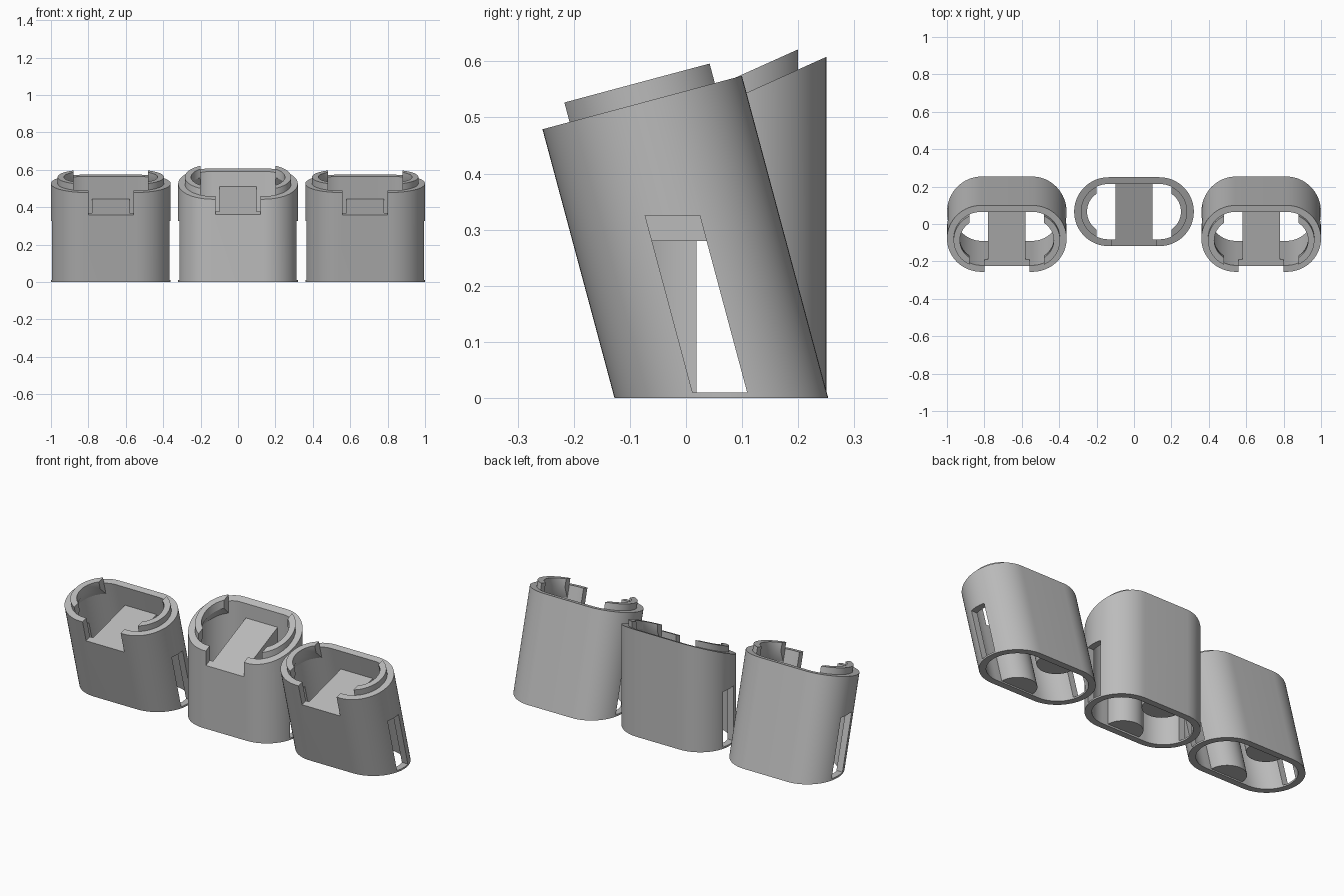
import bpy, bmesh, math
from mathutils import Matrix

cube = bpy.data.objects.get("Cube")
if cube:
    bpy.data.objects.remove(cube, do_unlink=True)

grey = bpy.data.materials.new("plain grey")
grey.use_nodes = True
colour = (0.5, 0.5, 0.5, 1)
grey.diffuse_color = colour
grey.node_tree.nodes["Principled BSDF"].inputs["Base Color"].default_value = colour

HALF_FLAT = 0.136                       # straight half length of the stadium
R_OUT, R_BORE, R_LIP = 0.184, 0.148, 0.115
POST_R, SLOT_HALF = 0.1, 0.047


def stadium(r, n=32):
    pts = []
    for side in (1, -1):
        for i in range(n + 1):
            a = -math.pi / 2 + math.pi * i / n
            pts.append((side * (HALF_FLAT + r * math.cos(a)), side * r * math.sin(a)))
    return pts


def end_arc(r, side, cut=0.2, n=32):
    """Part of one rounded end lying beyond x = cut."""
    limit = math.acos((cut - HALF_FLAT) / r)
    return [(side * (HALF_FLAT + r * math.cos(a)), r * math.sin(a))
            for a in (-limit + 2 * limit * i / n for i in range(n + 1))]


def rect(x0, x1, y0, y1):
    return [(x0, y0), (x1, y0), (x1, y1), (x0, y1)]


def finish(name, bm, matrix):
    bmesh.ops.recalc_face_normals(bm, faces=bm.faces)
    mesh = bpy.data.meshes.new(name)
    bm.to_mesh(mesh)
    bm.free()
    obj = bpy.data.objects.new(name, mesh)
    bpy.context.collection.objects.link(obj)
    obj.matrix_world = matrix
    mesh.materials.append(grey)
    return obj


def loft(name, rings, matrix, closed=False):
    """Skin matching rings of points; cap the ends unless the rings close up."""
    bm = bmesh.new()
    rows = [[bm.verts.new(p) for p in ring] for ring in rings]
    n = len(rows[0])
    for k in range(len(rows) if closed else len(rows) - 1):
        a, b = rows[k], rows[(k + 1) % len(rows)]
        for i in range(n):
            j = (i + 1) % n
            bm.faces.new((a[i], a[j], b[j], b[i]))
    if not closed:
        bm.faces.new(rows[0])
        bm.faces.new(rows[-1])
    return finish(name, bm, matrix)


def raise_to(pts, height):
    return [(x, y, height(y)) for x, y in pts]


def prism(name, pts, low, high, matrix):
    return loft(name, [raise_to(pts, low), raise_to(pts, high)], matrix)


def cut(obj, cutter):
    mod = obj.modifiers.new("cut", "BOOLEAN")
    mod.operation = "DIFFERENCE"
    mod.solver = "EXACT"
    mod.object = cutter
    bpy.context.view_layer.update()
    graph = bpy.context.evaluated_depsgraph_get()
    mesh = bpy.data.meshes.new_from_object(obj.evaluated_get(graph))
    obj.modifiers.clear()
    obj.data = mesh
    bpy.data.objects.remove(cutter, do_unlink=True)


def smooth(obj):
    bpy.ops.object.select_all(action="DESELECT")
    obj.select_set(True)
    bpy.context.view_layer.objects.active = obj
    bpy.ops.object.shade_smooth_by_angle(angle=math.radians(30))


def holder(label, x, y, lean, rim_z, slope, seat_drop):
    """One hollow holder; heights are planes measured along its own axis."""
    m = Matrix.Translation((x, y, 0)) @ Matrix.Rotation(lean, 4, "X")
    level = lambda h: (lambda v: (h - v * math.sin(lean)) / math.cos(lean))
    above = lambda d: (lambda v: rim_z + d + slope * v)
    seat = above(-seat_drop)
    parts = []

    # Outer shell with side slots and a front notch
    inner, outer = stadium(R_BORE), stadium(R_OUT)
    shell = loft(label + "_shell", [raise_to(outer, level(0)), raise_to(outer, above(0)),
                                    raise_to(inner, above(0)), raise_to(inner, level(0))],
                 m, closed=True)
    cut(shell, prism("slot_cutter", rect(-0.5, 0.5, -SLOT_HALF, SLOT_HALF),
                     level(0.01), level(0.325), m))
    cut(shell, prism("notch_cutter", rect(-0.12, 0.12, -0.3, -0.1), seat, above(0.3), m))
    parts.append(shell)

    # Raised lips at the two rounded ends, tapered underneath
    for side, word in ((1, "left"), (-1, "right")):
        o, i = end_arc(R_BORE + 0.0005, side), end_arc(R_LIP, side)
        rows = [[(*p, above(-0.07)(p[1])), (*p, above(0.036)(p[1])),
                 (*q, above(0.036)(q[1])), (*q, above(-0.01)(q[1]))] for p, q in zip(o, i)]
        parts.append(loft(f"{label}_{word}_lip", rows, m))

    # Seat bridging front to back
    parts.append(prism(label + "_seat", rect(-POST_R, POST_R, -0.149, 0.149),
                       level(0.28), seat, m))

    # Half-round posts under the seat
    for side, word in ((-1, "front"), (1, "back")):
        arc = [(POST_R * math.cos(a), side * (0.149 - POST_R * math.sin(a)))
               for a in (math.pi * i / 24 for i in range(25))]
        parts.append(prism(f"{label}_{word}_post", arc, level(0.01), level(0.285), m))

    for part in parts:
        smooth(part)


TILT = math.radians(15)
holder("middle", 0, 0.066, 0, 0.525, 0.45, 0.082)
holder("left", 0.68, 0.063, TILT, 0.545, 0, 0.124)
holder("right", -0.68, 0.063, TILT, 0.545, 0, 0.124)
